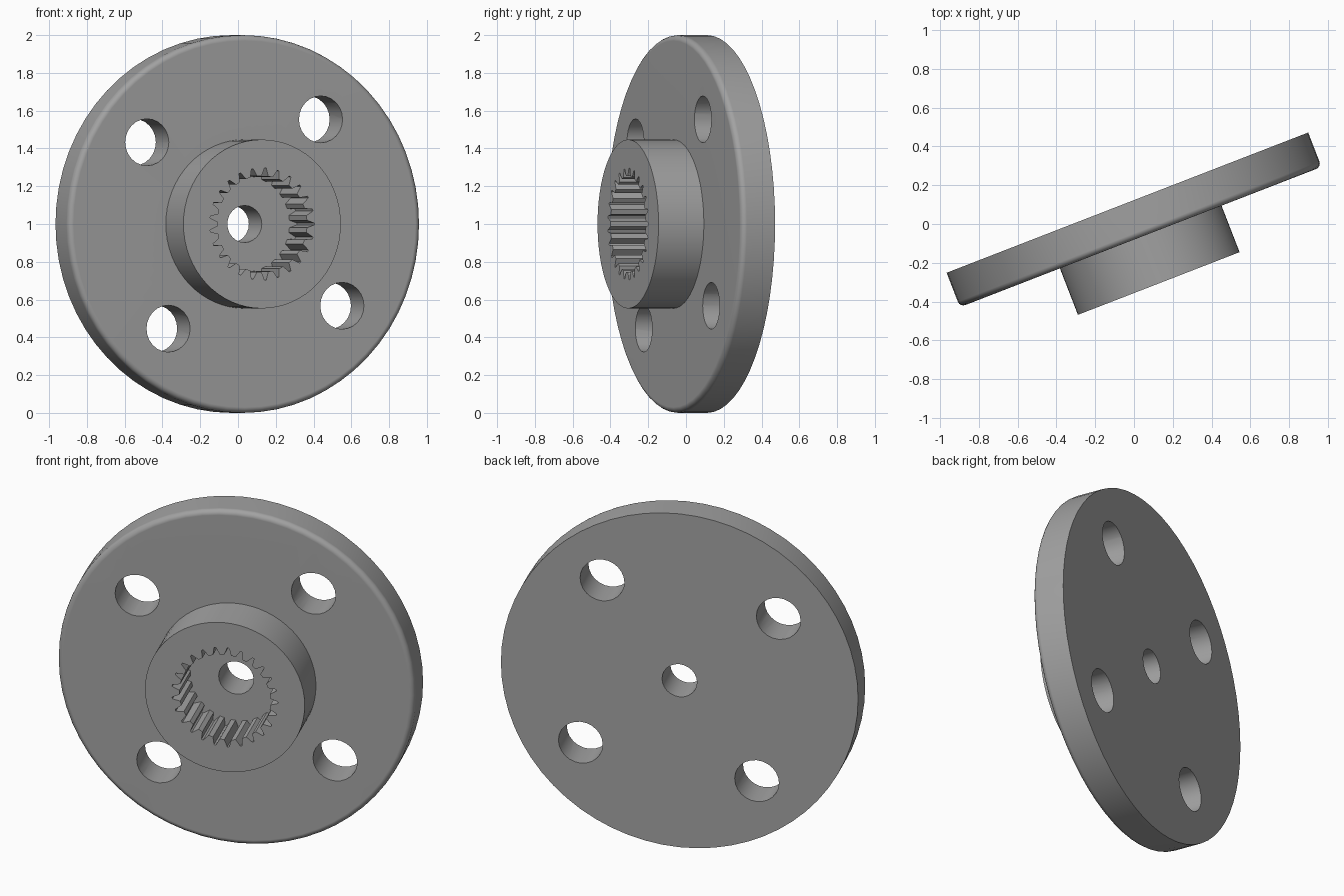
import bpy, math
from mathutils import Matrix

if "Cube" in bpy.data.objects:
    bpy.data.objects.remove(bpy.data.objects["Cube"])

TILT = math.radians(21.2)
THICK, TOP = 0.19, 0.447            # flange thickness, hub face height
RIM, HUB, FILLET = 1.0, 0.447, 0.03
TEETH = 25

metal = bpy.data.materials.new("grey metal")
metal.use_nodes = True
grey = (0.36, 0.36, 0.36, 1)
metal.diffuse_color = grey
metal.node_tree.nodes["Principled BSDF"].inputs["Base Color"].default_value = grey


def ring(radius, count):
    return [(radius * math.cos(math.tau * i / count),
             radius * math.sin(math.tau * i / count)) for i in range(count)]


def loft(name, sections):
    """Closed solid through stacked outlines given as (points, height)."""
    n = len(sections[0][0])
    verts = [(x, y, h) for pts, h in sections for x, y in pts]
    faces = [tuple(reversed(range(n))), tuple(range(len(verts) - n, len(verts)))]
    for s in range(len(sections) - 1):
        for i in range(n):
            j = (i + 1) % n
            faces.append((s * n + i, s * n + j, (s + 1) * n + j, (s + 1) * n + i))
    mesh = bpy.data.meshes.new(name)
    mesh.from_pydata(verts, [], faces)
    mesh.materials.append(metal)
    obj = bpy.data.objects.new(name, mesh)
    bpy.context.collection.objects.link(obj)
    return obj


def prism(name, pts, low, high):
    return loft(name, [(pts, low), (pts, high)])


# Flange with rounded front rim, and hub, as one turned body
sections = [(ring(RIM, 64), 0)]
for k in range(5):
    a = math.pi / 2 * k / 4
    sections.append((ring(RIM - FILLET + FILLET * math.cos(a), 64),
                     THICK - FILLET + FILLET * math.sin(a)))
sections += [(ring(HUB, 64), THICK), (ring(HUB, 64), TOP)]
body = loft("splined_flange", sections)

# Toothed socket outline: pointed grooves between flat-topped teeth
outline = []
for i in range(TEETH):
    for offset, radius in ((-0.3, 0.255), (-0.07, 0.297), (0.07, 0.297), (0.3, 0.255)):
        a = math.tau * (i + offset) / TEETH
        outline.append((radius * math.cos(a), radius * math.sin(a)))
cutters = [prism("socket_cutter", outline, THICK, TOP + 0.1),
           prism("bore_cutter", ring(0.098, 24), -0.1, THICK + 0.1)]

# Four bolt holes
for k in range(4):
    a = math.radians(52 + 90 * k)
    cx, cy = 0.703 * math.cos(a), 0.703 * math.sin(a)
    pts = [(x + cx, y + cy) for x, y in ring(0.124, 24)]
    cutters.append(prism("bolt_hole_cutter", pts, -0.1, THICK + 0.1))

bpy.context.view_layer.objects.active = body
body.select_set(True)
for cutter in cutters:
    mod = body.modifiers.new("cut", 'BOOLEAN')
    mod.operation, mod.solver, mod.object = 'DIFFERENCE', 'EXACT', cutter
    bpy.ops.object.modifier_apply(modifier=mod.name)
    bpy.data.objects.remove(cutter)

# Smooth the round walls, keep flat faces flat
bpy.ops.object.shade_smooth_by_angle(angle=math.radians(30))
weighted = body.modifiers.new("flat_faces", 'WEIGHTED_NORMAL')
weighted.keep_sharp = True

# Stand the part on its rim, turned slightly to its left
c, s = math.cos(TILT), math.sin(TILT)
body.matrix_world = Matrix(((c, 0, s, -0.034), (s, 0, -c, 0.11),
                            (0, 1, 0, 1.0), (0, 0, 0, 1)))
